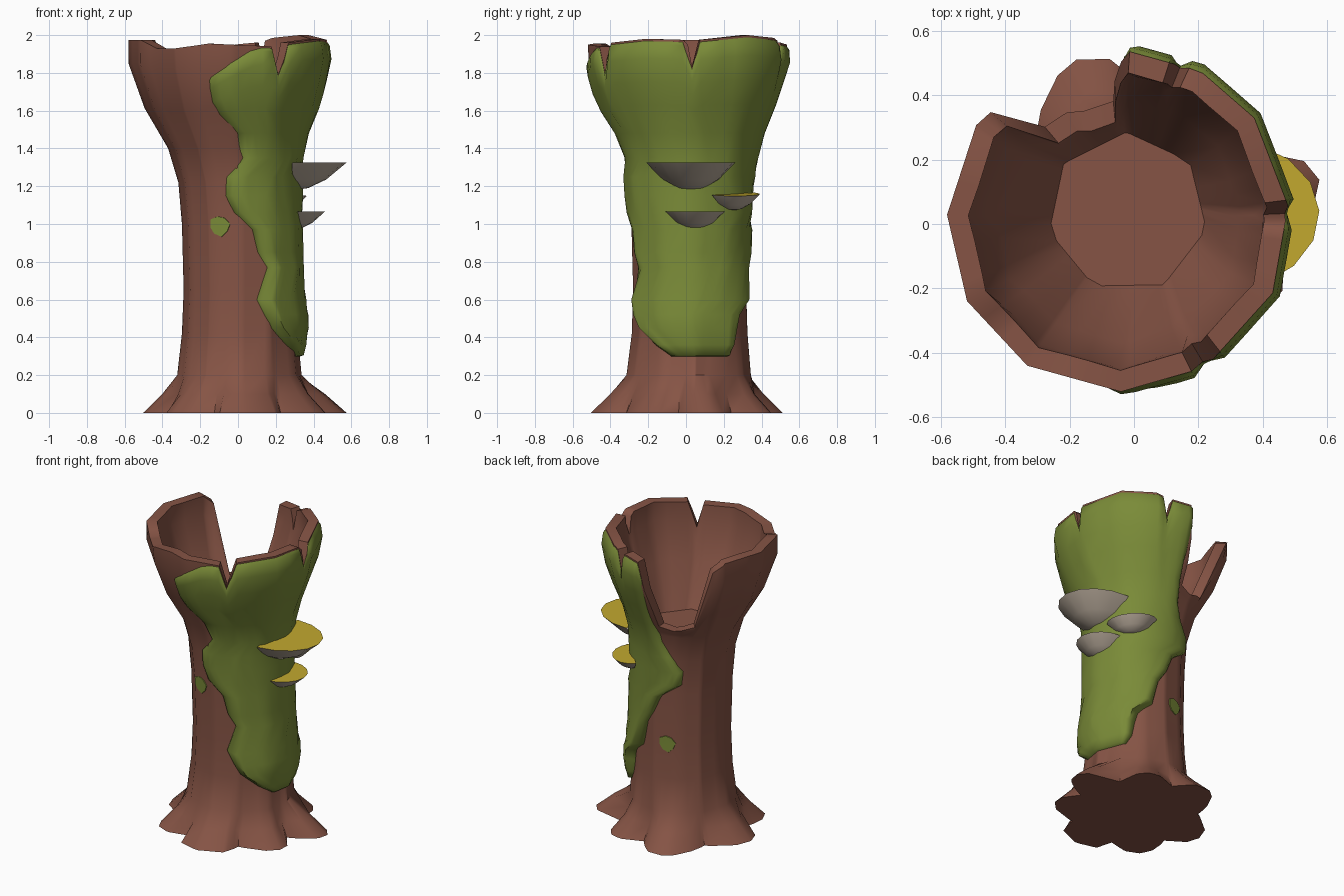
import bpy, bmesh, math
from math import sin, cos, radians

if "Cube" in bpy.data.objects:
    bpy.data.objects.remove(bpy.data.objects["Cube"])


def material(name, r, g, b):
    m = bpy.data.materials.new(name)
    m.diffuse_color = tuple(((c / 255 + 0.055) / 1.055) ** 2.4 for c in (r, g, b)) + (1,)
    m.use_nodes = True
    m.node_tree.nodes["Principled BSDF"].inputs["Base Color"].default_value = m.diffuse_color
    return m


BARK = material("bark brown", 134, 84, 69)
MOSS = material("moss green", 122, 139, 56)
CAP = material("cap yellow", 194, 169, 47)
GILL = material("gill grey", 188, 174, 158)


def interp(table, x):
    """Linear lookup of one or more values in a sorted table."""
    if x <= table[0][0]:
        return table[0][1:]
    for a, b in zip(table, table[1:]):
        if x <= b[0]:
            t = (x - a[0]) / (b[0] - a[0])
            return tuple(p + (q - p) * t for p, q in zip(a[1:], b[1:]))
    return table[-1][1:]


# Trunk profile: height, radius, centre x, centre y
PROFILE = [(0, .35, .01, .015), (.2, .33, .008, .015), (.42, .307, .01, .02),
           (.65, .300, .012, .02), (1.0, .307, .01, .018), (1.22, .315, -.001, .015),
           (1.4, .345, -.025, .015), (1.62, .452, -.047, .008), (1.85, .53, -.05, .01),
           (2.0, .53, -.05, .01)]
# Corner angles of the trunk cross-section
CORNERS = [5, 37, 61, 88, 118, 146, 178, 208, 238, 271, 301, 335, 365]
# Broken rim: angle, height, with cracks and one wide gap
RIM = [(0, 1.95), (2.5, 1.83), (7, 1.975), (37, 2.0), (60, 1.985), (65, 1.97),
       (68, 1.83), (72, 1.96), (86, 1.95), (89, 1.75), (92, 1.60), (95, 1.47),
       (110, 1.45), (130, 1.49), (139.5, 1.92), (148, 1.975), (208, 1.975),
       (222, 1.93), (238, 1.93), (258, 1.955), (296, 1.94), (301, 1.79),
       (308, 1.96), (335, 1.98), (357, 1.975), (360, 1.95)]
# Roots: angle, reach, half-width in degrees
ROOTS = [(13, .585, 7), (61, .50, 9), (109, .54, 10), (177, .51, 11),
         (226, .50, 10), (275, .51, 18), (334, .505, 9)]
OUTLINE = []
for i, (a, r, w) in enumerate(ROOTS):
    nxt = ROOTS[(i + 1) % 7][0] + (360 if i == 6 else 0)
    OUTLINE += [(a - w, r * .95, r * .76), (a, r, r * .8), (a + w, r * .95, r * .76),
                ((a + nxt) / 2, .39, .35)]
OUTLINE = [(OUTLINE[-1][0] - 360,) + OUTLINE[-1][1:]] + OUTLINE


def rim(a):
    return interp(RIM, a % 360)[0]


def surf(a, z, off=0.0):
    """Point on the twelve-sided trunk surface."""
    r, cx, cy = interp(PROFILE, z)
    d = (a - 5) % 360 + 5
    for lo, hi in zip(CORNERS, CORNERS[1:]):
        if lo <= d <= hi:
            r *= cos(radians((hi - lo) / 2)) / cos(radians(d - (lo + hi) / 2))
            break
    return (cx + (r + off) * cos(radians(a)), cy + (r + off) * sin(radians(a)), z)


def root_point(a, level):
    start = OUTLINE[0][0]
    r = interp(OUTLINE, (a - start) % 360 + start)[level]
    return (.005 + r * cos(radians(a)), .005 + r * sin(radians(a)), (0, .1)[level])


def floor_point(a, z):
    """Seven-sided hollow floor."""
    step = 360 / 7
    r = .25 * cos(radians(step / 2)) / cos(radians((a - 91) % step - step / 2))
    return (-.02 + r * cos(radians(a)), .035 + r * sin(radians(a)), z)


def loft(bm, rows, closed):
    """Quads between rows of points; returns the vertex rows."""
    grid = [[bm.verts.new(p) for p in row] for row in rows]
    n = len(rows[0])
    for lo, hi in zip(grid, grid[1:]):
        for i in range(n if closed else n - 1):
            j = (i + 1) % n
            bm.faces.new((lo[i], lo[j], hi[j], hi[i]))
    return grid


def fan(bm, ring, centre, flip=False):
    c = bm.verts.new(centre)
    for i, v in enumerate(ring):
        w = ring[(i + 1) % len(ring)]
        bm.faces.new((w, v, c) if flip else (v, w, c))


def finish(bm, name, mats, angle=40):
    me = bpy.data.meshes.new(name)
    bm.to_mesh(me)
    bm.free()
    ob = bpy.data.objects.new(name, me)
    bpy.context.collection.objects.link(ob)
    for m in mats:
        me.materials.append(m)
    bpy.ops.object.select_all(action='DESELECT')
    ob.select_set(True)
    bpy.context.view_layer.objects.active = ob
    bpy.ops.object.shade_smooth_by_angle(angle=radians(angle))
    return ob


# Hollow trunk with flared roots and broken rim
angles = [a for a, _ in RIM[:-1]]
extra = CORNERS[:-1] + [o[0] % 360 for o in OUTLINE[1:]]
for a in extra:
    if all(abs((a - b + 180) % 360 - 180) > 1.9 for b in angles):
        angles.append(a)
angles.sort()
BASE, WALL = 1.4, .066
STEPS = (.37, .78, 1)


def flare(a, t):
    return BASE + (rim(a) - BASE) * t


rows = [[root_point(a, k) for a in angles] for k in (0, 1)]
rows += [[surf(a, z) for a in angles] for z in (.2, .42, .65, 1.0, 1.22, BASE)]
rows += [[surf(a, flare(a, t)) for a in angles] for t in STEPS]
rows += [[surf(a, flare(a, t), -WALL) for a in angles] for t in reversed(STEPS)]
rows += [[floor_point(a, 1.33) for a in angles]]
bm = bmesh.new()
grid = loft(bm, rows, True)
fan(bm, grid[0], (0, 0, 0), flip=True)
fan(bm, grid[-1], (-.02, .035, 1.33))
finish(bm, "hollow_trunk", [BARK], 46)

# Moss blanket: height, start angle, end angle, thickness of each row
EDGE = [(.295, 342, 400, -.012), (.305, 341, 401, .022), (.36, 324, 407, .042),
        (.45, 303, 410, .06), (.52, 295, 414, .06), (.60, 287, 432, .052),
        (.77, 298, 440, .036), (.85, 288, 450, .034), (.97, 282, 460, .03),
        (1.06, 264, 484, .03), (1.15, 256, 485, .032), (1.25, 259, 470, .032),
        (1.35, 277, 458, .032), (1.48, 274, 451, .03)]
MOSS_TOP = [(257, 1.77), (271, 1.85), (283, 1.92), (294, 2.0)]
cols = [257, 259, 264, 271, 276, 283, 290, 296, 301, 308, 318, 335, 347, 357, 362.5,
        367, 380, 388, 397, 410, 421, 425, 428, 432, 438, 443, 446, 448]
LAST = len(cols) - 1


def moss_row(start, end, height, depth):
    row = []
    for k, c in enumerate(cols):
        a = start + (end - start) * (c - 257) / 191
        off = min(depth, {0: -.008, 1: .012, 2: .024}.get(min(k, LAST - k), depth))
        row.append(surf(a, height(a), off))
    return row


rows = [moss_row(s, e, lambda a, z=z: z, d) for z, s, e, d in EDGE]
for t, s, d in ((.3, 262, .03), (.55, 258, .03), (.8, 257, .024), (.95, 257, .014), (1, 257, -.006)):
    rows.append(moss_row(s, 448, lambda a, t=t: 1.48 + t * (min(
        rim(a) - .004, interp(MOSS_TOP, a)[0]) - 1.48), d))
bm = bmesh.new()
loft(bm, rows, False)
finish(bm, "moss_blanket", [MOSS], 60)


# Small round moss spots
def moss_spot(name, a0, z0, size):
    def ring(s, off):
        pts = []
        for k in range(8):
            w = radians(45 * k + 10)
            rr = size * s * (1.1 if k % 3 == 0 else .95)
            pts.append(surf(a0 + math.degrees(rr * cos(w) / .3), z0 + rr * sin(w), off))
        return pts
    bm = bmesh.new()
    g = loft(bm, [ring(1, 0), ring(.98, .005)], True)
    fan(bm, g[-1], surf(a0, z0, .006))
    finish(bm, name, [MOSS], 30)


moss_spot("front_moss_spot", 249, .99, .054)
moss_spot("back_moss_spot", 106, .65, .054)


# Shelf mushrooms: flat half-round cap over a bowl-shaped underside
def shelf(name, direction, centre, z, reach, half, depth, tilt=0, slope=0):
    d = radians(direction)

    def ring(s, drop):
        pts = []
        for k in range(9):
            w = radians(-90 + 22.5 * k)
            out, side = reach * s * cos(w), half * s * sin(w)
            pts.append((centre[0] + out * cos(d) - side * sin(d),
                        centre[1] + out * sin(d) + side * cos(d),
                        z - depth * drop + tilt * side - slope * out))
        return pts
    bm = bmesh.new()
    g = loft(bm, [ring(.1, 1), ring(.32, .93), ring(.64, .62), ring(1, 0)], False)
    bm.faces.new(g[-1])
    bm.faces.new(g[0][::-1])
    for f in bm.faces:
        f.normal_update()
        f.material_index = 1 if f.normal.z > .8 else 0
    finish(bm, name, [GILL, CAP])


shelf("large_shelf_mushroom", 3, (.275, .025), 1.325, .30, .235, .145)
shelf("small_shelf_mushroom", 43, (.225, .25), 1.16, .125, .155, .085, .04, .08)
shelf("lower_shelf_mushroom", 3, (.275, .045), 1.065, .185, .16, .095)
